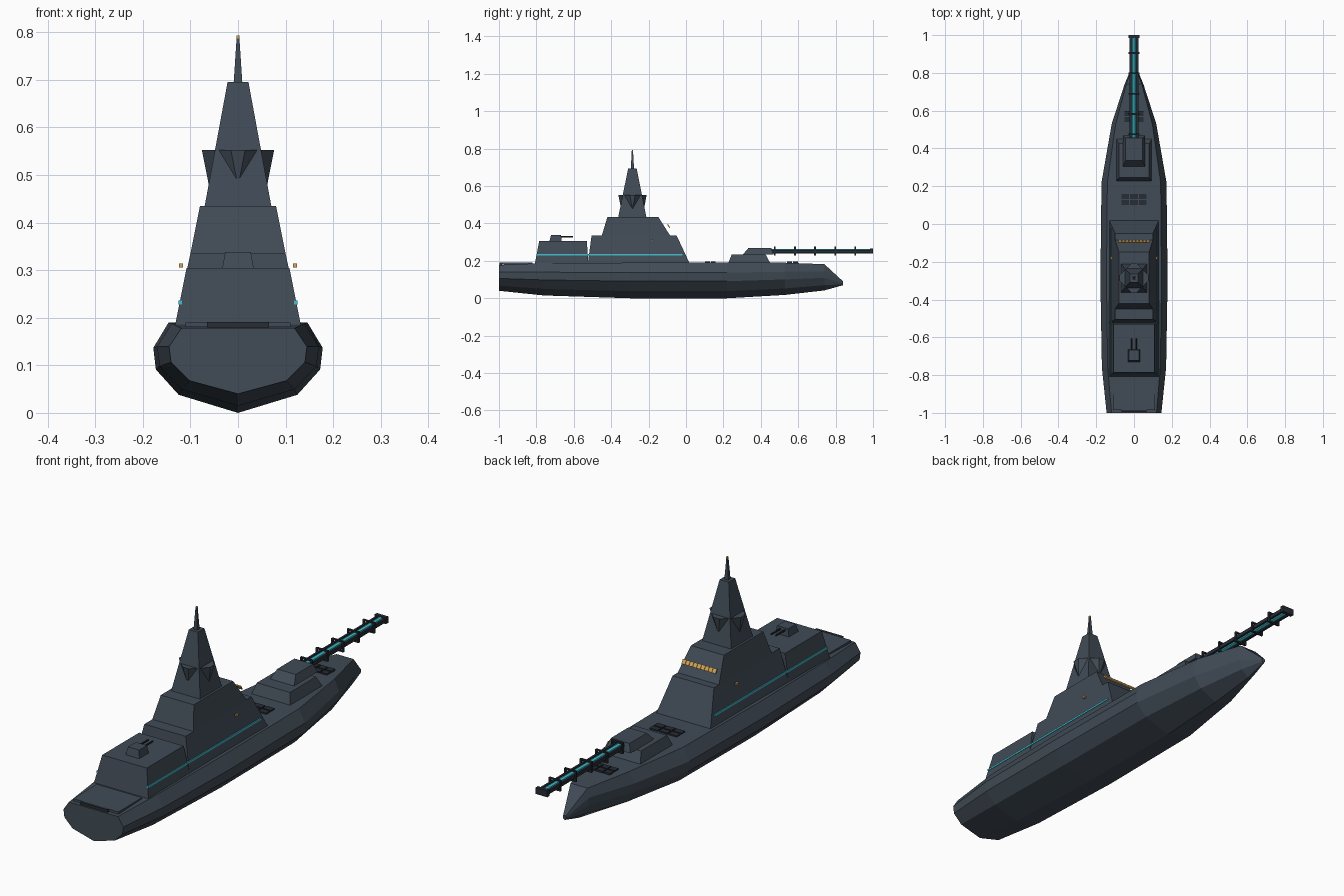
import bpy

cube = bpy.data.objects.get("Cube")
if cube:
    bpy.data.objects.remove(cube, do_unlink=True)


def material(name, rgb):
    m = bpy.data.materials.new(name)
    m.use_nodes = True
    colour = (*rgb, 1)
    m.diffuse_color = colour
    m.node_tree.nodes["Principled BSDF"].inputs["Base Color"].default_value = colour
    return m


SLATE = material("slate grey", (0.052, 0.07, 0.092))
DARK = material("dark gunmetal", (0.02, 0.026, 0.035))
CYAN = material("cyan glow", (0.05, 0.52, 0.62))
AMBER = material("amber", (0.65, 0.38, 0.1))


def loft(name, rings, mat):
    """Skin matching rings of points and cap both ends."""
    n = len(rings[0])
    faces = [tuple(range(n))[::-1], tuple(range(n * (len(rings) - 1), n * len(rings)))]
    for r in range(len(rings) - 1):
        for i in range(n):
            j = (i + 1) % n
            faces.append((r * n + i, r * n + j, r * n + n + j, r * n + n + i))
    me = bpy.data.meshes.new(name)
    me.from_pydata([p for ring in rings for p in ring], [], faces)
    me.materials.append(mat)
    ob = bpy.data.objects.new(name, me)
    bpy.context.collection.objects.link(ob)
    return ob


def rect(hw, y0, y1, z):
    return [(-hw, y0, z), (hw, y0, z), (hw, y1, z), (-hw, y1, z)]


def tier(name, low, high, mat=SLATE):
    """Tapered block; each end is (half width, y min, y max, z)."""
    return loft(name, [rect(*low), rect(*high)], mat)


def box(name, x, y, z, sx, sy, sz, mat):
    ob = tier(name, (sx / 2, -sy / 2, sy / 2, -sz / 2), (sx / 2, -sy / 2, sy / 2, sz / 2), mat)
    ob.location = (x, y, z)
    return ob


def rod(name, x, y0, y1, z, radius, mat):
    bpy.ops.mesh.primitive_cylinder_add(vertices=8, radius=radius, depth=y1 - y0,
                                        location=(x, (y0 + y1) / 2, z), rotation=(1.5708, 0, 0))
    ob = bpy.context.object
    ob.name = name
    ob.data.materials.append(mat)


# Hull: one cross-section scaled along stations (y, half width, keel z, deck z)
def section(y, w, keel, deck):
    h = deck - keel
    half = [(0.82, 1), (1, 0.72), (0.97, 0.48), (0.7, 0.2)]
    right = [(w * a, y, keel + h * b) for a, b in half]
    return right + [(0, y, keel)] + [(-x, yy, z) for x, yy, z in reversed(right)]


stations = [(-1, 0.145, 0.04, 0.178), (-0.76, 0.17, 0.015, 0.188), (-0.3, 0.178, 0, 0.19),
            (0.22, 0.172, 0, 0.19), (0.53, 0.118, 0.018, 0.19), (0.74, 0.05, 0.042, 0.182),
            (0.84, 0.008, 0.07, 0.09)]
hull = loft("hull", [section(*s) for s in stations][::-1], SLATE)

# Stern deck
tier("landing_deck", (0.11, -0.985, -0.82, 0.18), (0.11, -0.985, -0.82, 0.19))
box("stern_lip", 0, -0.99, 0.185, 0.13, 0.012, 0.012, DARK)

# Superstructure
tier("hangar", (0.132, -0.808, -0.522, 0.185), (0.108, -0.785, -0.53, 0.305))
tier("lower_house", (0.132, -0.525, 0.02, 0.185), (0.1, -0.505, -0.05, 0.335))
tier("bridge_house", (0.1, -0.45, -0.085, 0.335), (0.08, -0.42, -0.148, 0.435))
tier("mast_tower", (0.07, -0.362, -0.212, 0.435), (0.022, -0.309, -0.264, 0.695))
tier("mast_spike", (0.009, -0.295, -0.278, 0.695), (0.003, -0.29, -0.283, 0.787))
box("mast_light", 0, -0.286, 0.789, 0.007, 0.007, 0.008, AMBER)

# Wedge sensor on each face of the tower
for i in range(4):
    top = [(-0.048, -0.045, 0.553), (-0.015, -0.076, 0.553),
           (0.015, -0.076, 0.553), (0.048, -0.045, 0.553)]
    apex = [(x * 0.02, -0.061, 0.477) for x, y, z in top]
    wedge = loft("mast_sensor", [apex, top], DARK if i % 2 else SLATE)
    wedge.data.materials[0] = SLATE
    wedge.location = (0, -0.286, 0)
    wedge.rotation_euler = (0, 0, i * 1.5708)

# Bridge windows
for i in range(9):
    pane = box("bridge_window", (i - 4) * 0.0185, -0.093, 0.386, 0.017, 0.005, 0.02, AMBER)
    pane.rotation_euler = (0.56, 0, 0)

# Side stripes and lamps
for s in (-1, 1):
    box("side_stripe", s * 0.1215, -0.41, 0.232, 0.008, 0.78, 0.008, CYAN)
    box("side_lamp", s * 0.12, -0.18, 0.31, 0.009, 0.014, 0.009, AMBER)

# Aft turret
tier("aft_turret", (0.033, -0.73, -0.665, 0.305), (0.027, -0.722, -0.668, 0.338))
for x in (-0.011, 0.011):
    rod("aft_barrel", x, -0.67, -0.605, 0.328, 0.004, DARK)

# Deck hatches in two rows of three
for cy, pitch in ((0.13, 0.046), (0.57, 0.036)):
    for row in (-1, 1):
        for col in (-1, 0, 1):
            box("deck_hatch", col * pitch, cy + row * 0.016, 0.191,
                pitch - 0.006, 0.026, 0.009, DARK)

# Forward gun mount
tier("gun_base", (0.095, 0.225, 0.452, 0.185), (0.08, 0.245, 0.425, 0.235))
tier("gun_house", (0.058, 0.305, 0.468, 0.235), (0.045, 0.335, 0.455, 0.27))

# Long rail barrel with glowing core and square frames
rod("barrel_core", 0, 0.45, 0.99, 0.251, 0.012, CYAN)
for s in (-1, 1):
    box("barrel_rail", s * 0.019, 0.725, 0.251, 0.009, 0.54, 0.016, DARK)
for i in range(5):
    y = 0.475 + i * 0.1075
    for s in (-1, 1):
        box("frame_side", s * 0.025, y, 0.252, 0.007, 0.009, 0.048, DARK)
        box("frame_bar", 0, y, 0.252 + s * 0.021, 0.05, 0.009, 0.006, DARK)
box("muzzle", 0, 0.992, 0.252, 0.056, 0.016, 0.028, DARK)
